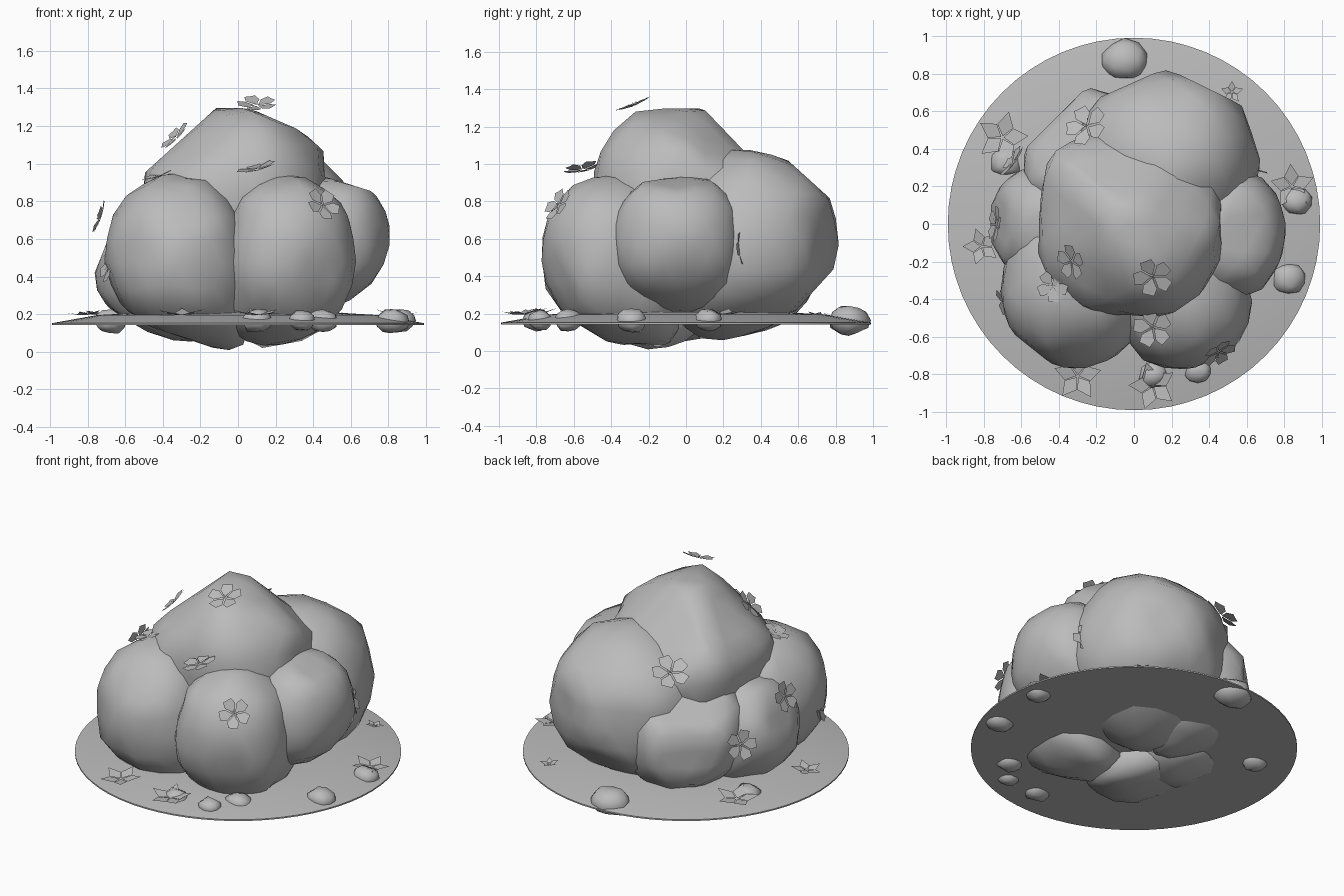
import bpy, bmesh, math
from mathutils import Vector, noise

cube = bpy.data.objects.get("Cube")
if cube:
    bpy.data.objects.remove(cube, do_unlink=True)

# Single flat colour
grey = bpy.data.materials.new("plain_grey")
grey.use_nodes = True
colour = (0.5, 0.5, 0.5, 1)
grey.diffuse_color = colour
grey.node_tree.nodes["Principled BSDF"].inputs["Base Color"].default_value = colour


def finish(name, bm, smooth_angle=None):
    """Turn a bmesh into a named object with the material."""
    mesh = bpy.data.meshes.new(name)
    bm.to_mesh(mesh)
    bm.free()
    mesh.materials.append(grey)
    obj = bpy.data.objects.new(name, mesh)
    bpy.context.collection.objects.link(obj)
    if smooth_angle:
        bpy.ops.object.select_all(action='DESELECT')
        obj.select_set(True)
        bpy.context.view_layer.objects.active = obj
        bpy.ops.object.shade_smooth_by_angle(angle=math.radians(smooth_angle))
    return obj


def blob(name, centre, radii, seed, cuts=(), power=2.3, rough=0.08, lean=0.4, level=3):
    """Lumpy mass leaning in below; each cut (normal, point) flattens one side."""
    bm = bmesh.new()
    bmesh.ops.create_icosphere(bm, subdivisions=level, radius=1)
    offset = Vector((seed * 3.7, seed * 1.9, seed * 5.3))
    planes = [(Vector(n).normalized(), Vector(p)) for n, p in cuts]
    for v in bm.verts:
        d = v.co.normalized()
        size = sum(abs(c) ** power for c in d) ** (-1 / power)
        size *= 1 + rough * noise.noise(d * 1.8 + offset) + 0.5 * rough * noise.noise(d * 4 + offset)
        p = d * size
        pull = 1 - lean * max(0, -p.z) ** 2
        co = Vector((centre[0] * pull + p.x * radii[0],
                     centre[1] * pull + p.y * radii[1],
                     centre[2] + p.z * radii[2]))
        for n, point in planes:
            co -= n * max(0, (co - point).dot(n))
        co.z = max(0, co.z)
        v.co = co
    return finish(name, bm, 60)


def flower(name, place, normal, radius, outline, lift, spin=0.0, stamens=True):
    """Five flat petals, each from a polar outline of (distance, degrees)."""
    bm = bmesh.new()
    turn = Vector(normal).to_track_quat('Z', 'Y')

    def point(dist, angle, height):
        local = Vector((dist * math.cos(angle), dist * math.sin(angle), height))
        return bm.verts.new(Vector(place) + turn @ (local * radius))

    for i in range(5):
        base = spin + i * math.tau / 5
        bm.faces.new([point(r, base + math.radians(a), lift * r * r) for r, a in outline])
        # Thin stamen blades in the centre
        if stamens:
            mid = base + math.pi / 5
            bm.faces.new([point(0.02, mid - 1, 0.05), point(0.36, mid, 0.2),
                          point(0.02, mid + 1, 0.05)])
    return finish(name, bm)


# Ground: thin, gently domed disc with a flat underside
bm = bmesh.new()
rings = []
for r, z in ((0.5, 0.21), (0.75, 0.195), (0.99, 0.152), (0.99, 0.143)):
    rings.append([bm.verts.new((r * math.cos(k * math.tau / 64), r * math.sin(k * math.tau / 64), z))
                  for k in range(64)])
for upper, lower in zip(rings, rings[1:]):
    for k in range(64):
        n = (k + 1) % 64
        bm.faces.new((upper[k], lower[k], lower[n], upper[n]))
bm.faces.new(rings[0])
bm.faces.new(rings[-1][::-1])
finish("ground_disc", bm, 30)

# Bush masses
blob("bush_top", (-0.02, 0.0, 0.84), (0.49, 0.49, 0.47), 1, power=2.5, cuts=[
    ((-0.67, 0, 0.74), (-0.2, 0, 1.22)), ((0, 0.72, 0.69), (0, 0.1, 1.29)),
    ((0.4, 0, 0.92), (0.05, 0, 1.3)), ((-0.5, -0.5, 0.7), (-0.17, -0.17, 1.21)),
    ((0.5, 0.5, 0.75), (0.14, 0.14, 1.2))])
blob("bush_front_right", (-0.32, -0.36, 0.47), (0.38, 0.4, 0.46), 2, lean=0.6, cuts=[
    ((-0.32, 0, -0.95), (-0.07, 0, 0.0)), ((-0.6, -0.75, 0), (-0.57, -0.64, 0))])
blob("bush_front_left", (0.27, -0.41, 0.48), (0.35, 0.36, 0.45), 3, power=2.4, cuts=[
    ((0.5, -0.85, -0.3), (0.46, -0.66, 0.4))])
blob("bush_left", (0.48, -0.05, 0.57), (0.32, 0.34, 0.37), 4, power=2.5, cuts=[
    ((0.3, 0, 0.95), (0.5, 0, 0.92))])
blob("bush_back", (0.17, 0.34, 0.57), (0.5, 0.49, 0.5), 5, power=2.1, cuts=[
    ((0, 0.74, -0.67), (0, 0.8, 0.45)), ((0.44, 0.9, 0), (0.17, 0.83, 0)),
    ((-0.4, 0.9, 0), (0.17, 0.83, 0)), ((0, 0.67, 0.74), (0, 0.6, 0.97))])
blob("bush_right", (-0.42, 0.0, 0.42), (0.35, 0.32, 0.36), 6, cuts=[
    ((-0.93, 0, 0.37), (-0.77, 0, 0.4))])
blob("bush_back_right", (-0.23, 0.36, 0.47), (0.36, 0.36, 0.39), 7, cuts=[
    ((-0.7, 0.7, 0), (-0.49, 0.49, 0)), ((-0.5, 0.5, 0.7), (-0.38, 0.38, 0.74))])

# Blossoms on the bush: place, facing direction, radius
blossom = ((0.08, 0), (0.65, -33), (0.97, -17), (0.92, 0), (0.97, 17), (0.65, 33))
blossoms = [
    ((0.1, -0.28, 1.31), (0, -0.4, 1), 0.11),
    ((0.1, -0.55, 0.97), (-0.25, -0.2, 1), 0.11),
    ((0.45, -0.68, 0.78), (0.45, -0.7, 0.5), 0.1),
    ((-0.33, -0.2, 1.14), (-0.7, -0.25, 0.7), 0.1),
    ((-0.43, -0.33, 0.93), (-0.3, -0.1, 0.9), 0.09),
    ((-0.73, 0.0, 0.71), (-1, 0.1, 0.35), 0.1),
    ((-0.68, -0.43, 0.46), (-0.9, -0.35, 0.25), 0.1),
    ((-0.25, 0.52, 0.94), (-0.4, 0.4, 0.8), 0.12),
    ((-0.64, 0.33, 0.49), (-0.7, 0.5, 0.2), 0.1),
    ((0.62, 0.3, 0.55), (0.5, 1, 0.1), 0.1),
]
for i, (place, normal, radius) in enumerate(blossoms, 1):
    flower(f"blossom_{i}", place, normal, radius, blossom, 0.15, spin=i * 0.7)

# Pointed flowers lying on the ground
pointed = ((0.05, 0), (0.55, -35), (1, 0), (0.55, 35))
fallen = [(0.84, 0.2, 0.12), (-0.7, 0.46, 0.14), (-0.81, -0.12, 0.1),
          (-0.3, -0.81, 0.13), (0.1, -0.86, 0.13), (0.52, 0.7, 0.06)]
for i, (x, y, radius) in enumerate(fallen, 1):
    flower(f"fallen_flower_{i}", (x, y, 0.195), (0.1 * x, 0.1 * y, 1), radius,
           pointed, 0.2, spin=i * 1.1, stamens=False)

# Pebbles set into the ground
pebbles = [(-0.05, 0.87, 0.12), (0.86, 0.12, 0.08), (0.82, -0.29, 0.09),
           (-0.68, 0.33, 0.085), (0.1, -0.8, 0.08), (0.34, -0.78, 0.07),
           (0.45, -0.63, 0.08)]
for i, (x, y, radius) in enumerate(pebbles, 1):
    blob(f"pebble_{i}", (x, y, 0.165), (radius, radius * 0.9, 0.02 + radius * 0.5),
         10 + i, rough=0.2, lean=0, level=2)
